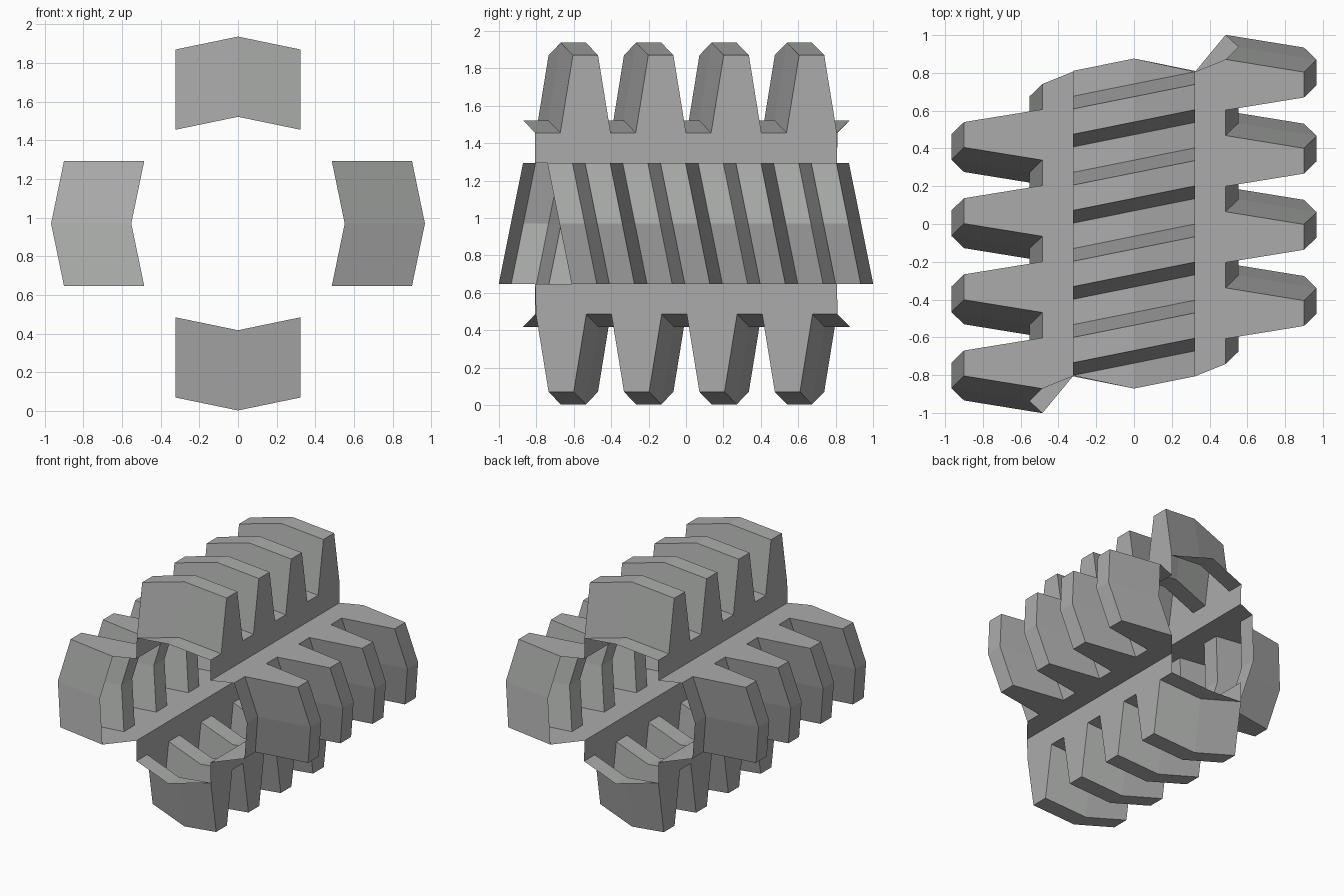
import bpy, bmesh, math
from mathutils import Matrix

cube = bpy.data.objects.get("Cube")
if cube:
    bpy.data.objects.remove(cube, do_unlink=True)

P = 0.0672        # row step along the axis
SKEW = 0.065      # helix shift per column
HALF = 0.3235     # half width of each toothed arm
CENTRE = 0.97     # axis height
ROOT, TIP, CROWN = 0.485, 0.90, 0.067
TEETH = 4

grey = bpy.data.materials.new("plain grey")
grey.use_nodes = True
colour = (0.40, 0.41, 0.40, 1)
grey.diffuse_color = colour
grey.node_tree.nodes["Principled BSDF"].inputs["Base Color"].default_value = colour


def column(start, before, after):
    """Tooth profile along the axis as (y, radius) pairs."""
    points = [(start - before * P, ROOT)]
    for i in range(TEETH):
        y = start + i * 6 * P
        points += [(y, ROOT), (y + P, TIP), (y + 3 * P, TIP), (y + 4 * P, ROOT)]
    points.append((points[-1][0] + after * P, ROOT))
    return points


def toothed_arm(name, turn, first, before, after):
    """Open shell: crowned helical teeth on top, a flat wall on each side."""
    bm = bmesh.new()
    cols = []
    for k in range(3):
        rise = CROWN if k == 1 else 0
        cols.append([bm.verts.new(((k - 1) * HALF, y, r + rise))
                     for y, r in column(first + k * SKEW, before[k], after[k])])
    # tooth surfaces
    for a, b in zip(cols, cols[1:]):
        for j in range(len(a) - 1):
            bm.faces.new((a[j], b[j], b[j + 1], a[j + 1]))
    # side walls down to the shared inner corners
    for side, col in ((-1, cols[0]), (1, cols[2])):
        corners = [bm.verts.new((side * HALF, y * 12 * P, HALF)) for y in (1, -1)]
        ring = col + corners
        bm.faces.new(ring if side < 0 else ring[::-1])
    bmesh.ops.remove_doubles(bm, verts=bm.verts, dist=0.0005)
    bm.transform(Matrix.Translation((0, 0, CENTRE)) @ Matrix.Rotation(turn, 4, "Y"))
    mesh = bpy.data.meshes.new(name)
    bm.to_mesh(mesh)
    bm.free()
    mesh.materials.append(grey)
    bpy.context.collection.objects.link(bpy.data.objects.new(name, mesh))


# upper and lower arms have partial root strips at both ends
for name, turn in (("upper_teeth", 0), ("lower_teeth", math.pi)):
    toothed_arm(name, turn, -10 * P - 2 * SKEW, (0, 2, 2), (2, 2, 0))

# side arms run on along the helix, offset to opposite ends
toothed_arm("left_teeth", math.pi / 2, -10 * P + SKEW, (2, 2, 2), (0, 0, 0))
toothed_arm("right_teeth", -math.pi / 2, -12 * P - 3 * SKEW, (0, 0, 0), (2, 2, 2))
